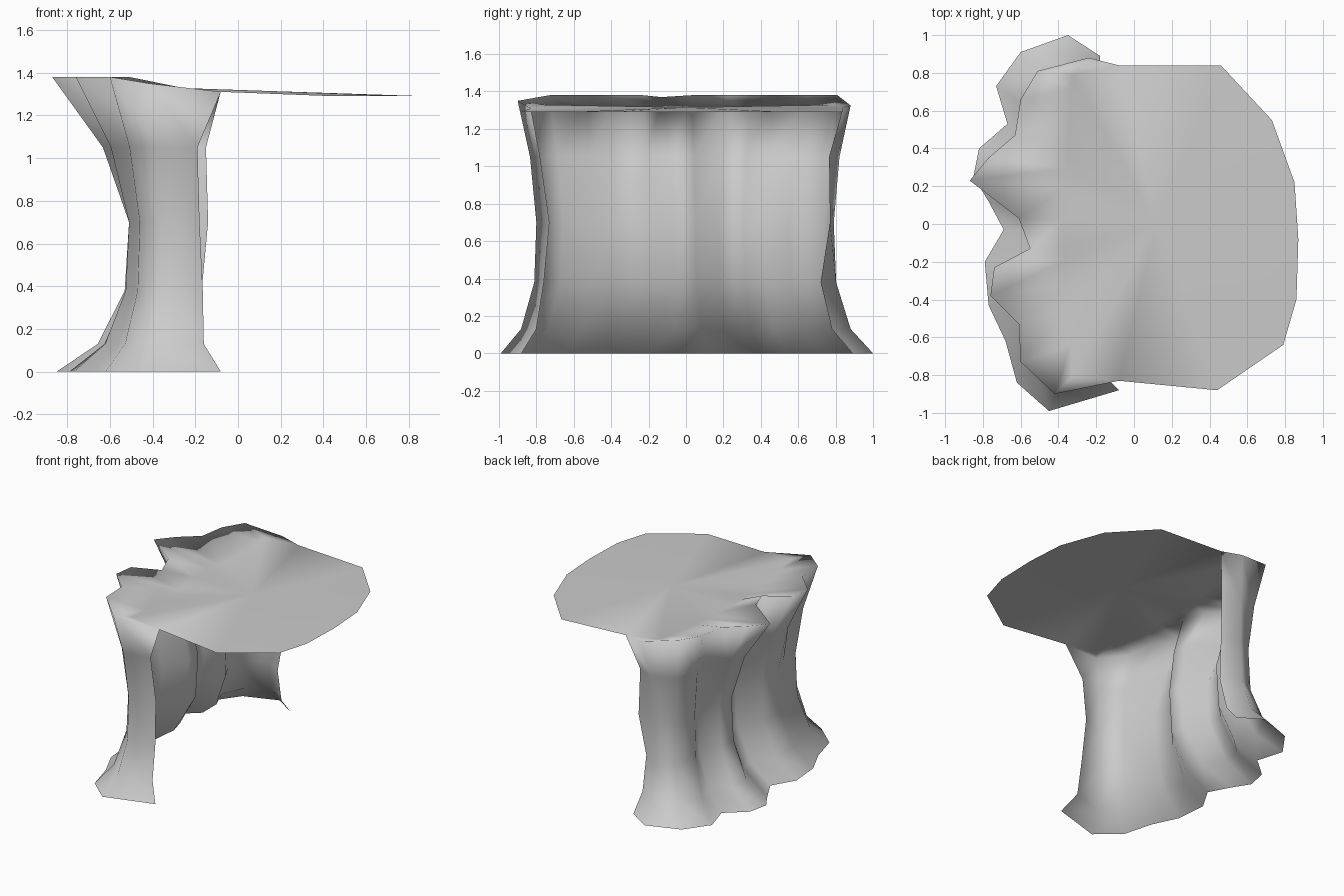
import bpy, bmesh
from mathutils import Vector

if "Cube" in bpy.data.objects:
    bpy.data.objects.remove(bpy.data.objects["Cube"])

# One row per wall column: foot xy, waist xy, rim xy, rim height
COLUMNS = [
    (-.45, -.99, -.36, -.80, -.42, -.90, 1.35),
    (-.62, -.84, -.46, -.66, -.60, -.73, 1.38),
    (-.68, -.62, -.47, -.50, -.61, -.53, 1.38),
    (-.77, -.43, -.51, -.38, -.76, -.38, 1.38),
    (-.79, -.20, -.50, -.20, -.74, -.23, 1.38),
    (-.69, -.03, -.37, -.06, -.55, -.13, 1.37),
    (-.77, .12, -.37, .05, -.61, .03, 1.38),
    (-.85, .25, -.51, .18, -.87, .23, 1.38),
    (-.82, .40, -.50, .31, -.77, .35, 1.38),
    (-.67, .53, -.39, .42, -.63, .47, 1.38),
    (-.73, .73, -.46, .55, -.60, .66, 1.38),
    (-.60, .91, -.42, .73, -.51, .81, 1.38),
    (-.35, 1.0, -.30, .79, -.24, .88, 1.325),
]
# Open ends of the wall, foot to rim
FRONT_END = [(-.08, -.88, 0), (-.16, -.80, .13), (-.165, -.76, .38),
             (-.18, -.73, .70), (-.19, -.78, 1.05), (-.08, -.83, 1.31)]
BACK_END = [(-.18, .89, 0), (-.18, .78, .13), (-.17, .72, .38),
            (-.14, .77, .70), (-.15, .765, 1.05), (-.08, .84, 1.315)]
# Free edge of the flat top, back to front
FREE_EDGE = [(.46, .84), (.73, .55), (.85, .22), (.87, -.08),
             (.86, -.40), (.79, -.64), (.44, -.88)]
TOP_Z = 1.29

bark = bpy.data.materials.new("grey")
bark.diffuse_color = (.6, .6, .6, 1)
bark.use_nodes = True
bark.node_tree.nodes["Principled BSDF"].inputs["Base Color"].default_value = bark.diffuse_color

bm = bmesh.new()

# Fluted wall, flared at the foot and the rim
grid = [[bm.verts.new(p) for p in FRONT_END]]
for fx, fy, wx, wy, rx, ry, rz in COLUMNS:
    foot, waist, rim = Vector((fx, fy)), Vector((wx, wy)), Vector((rx, ry))
    rings = [(foot, 0), (foot.lerp(waist, .57), .13), (foot.lerp(waist, .94), .38),
             (waist, .70), (waist.lerp(rim, .34), 1.05), (rim, rz)]
    grid.append([bm.verts.new((p.x, p.y, z)) for p, z in rings])
grid.append([bm.verts.new(p) for p in BACK_END])
for a, b in zip(grid, grid[1:]):
    for i in range(len(a) - 1):
        bm.faces.new((a[i], a[i + 1], b[i + 1], b[i]))

# Raised lip sloping in to the flat top, narrow and high near the wall ends
rim = [column[-1] for column in grid]
inner = []
for v in rim[1:-1]:
    side = max(0, abs(v.co.y) - .5) / .4
    inner.append(bm.verts.new((-.38 + .06 * abs(v.co.y), v.co.y * (.84 + .06 * side),
                               TOP_Z + .01 + .03 * side)))
lip = [rim[0]] + inner + [rim[-1]]
for i in range(len(rim) - 1):
    corners = [rim[i], rim[i + 1], lip[i + 1], lip[i]]
    bm.faces.new(list(dict.fromkeys(corners)))

# Nearly flat top with a slight rise, reaching out past the wall's open side
free = [bm.verts.new((x, y, TOP_Z)) for x, y in FREE_EDGE]
apex = bm.verts.new((.12, 0, TOP_Z + .025))
loop = lip + free
for a, b in zip(loop, loop[1:] + loop[:1]):
    bm.faces.new((a, b, apex))

bmesh.ops.recalc_face_normals(bm, faces=bm.faces)
if apex.link_faces[0].normal.z < 0:
    bmesh.ops.reverse_faces(bm, faces=bm.faces)
for f in bm.faces:
    f.smooth = True

mesh = bpy.data.meshes.new("stump_shell")
bm.to_mesh(mesh)
bm.free()
mesh.materials.append(bark)
bpy.context.collection.objects.link(bpy.data.objects.new("stump_shell", mesh))
